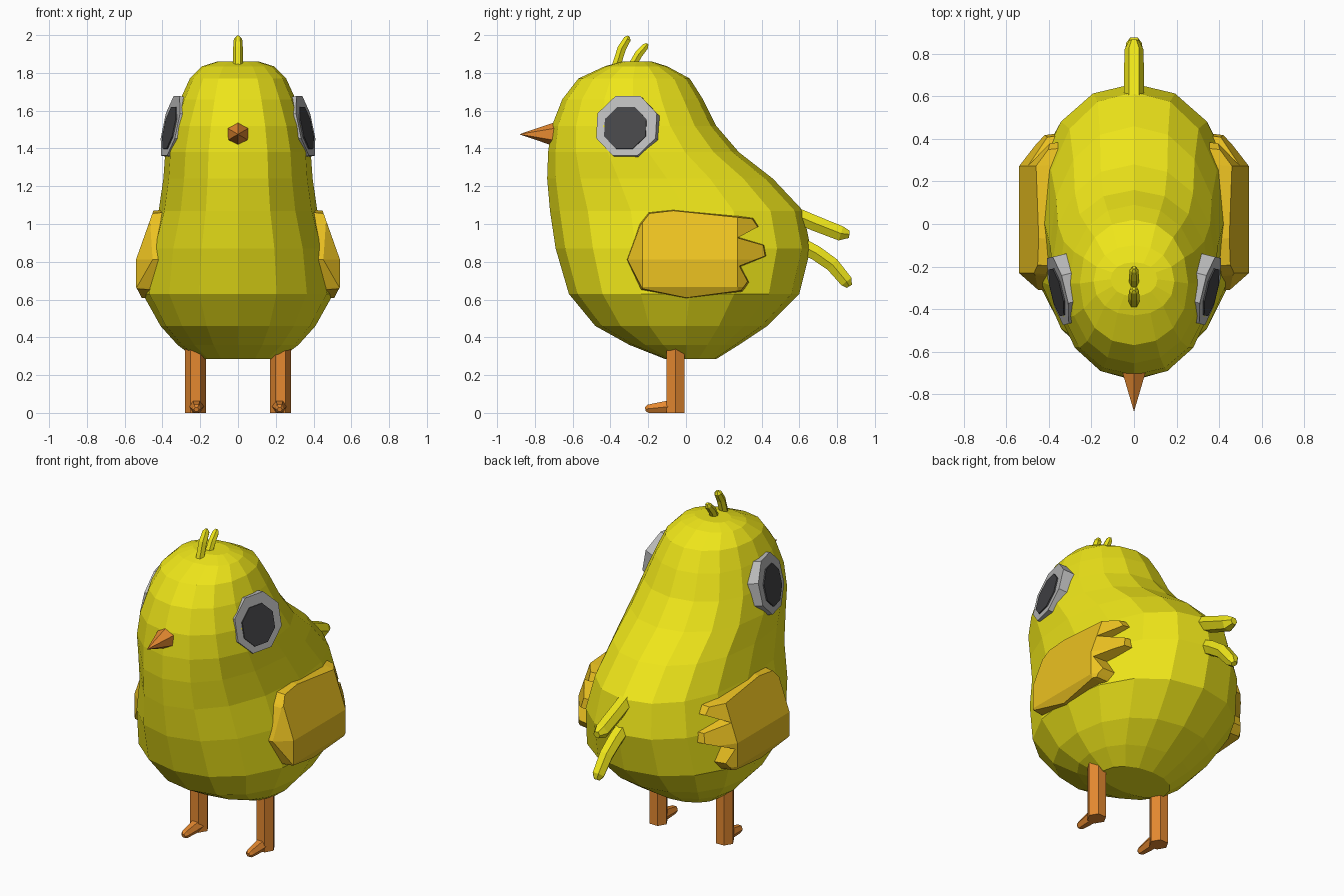
import bpy, bmesh, math
from mathutils import Vector

if "Cube" in bpy.data.objects:
    bpy.data.objects.remove(bpy.data.objects["Cube"])

def material(name, rgb):
    m = bpy.data.materials.new(name)
    m.diffuse_color = (*rgb, 1)
    m.use_nodes = True
    m.node_tree.nodes["Principled BSDF"].inputs["Base Color"].default_value = m.diffuse_color
    return m

YELLOW = material("yellow", (0.86, 0.79, 0.01))
GOLD = material("gold", (0.84, 0.54, 0.015))
ORANGE = material("orange", (0.78, 0.25, 0.03))
GREY = material("grey", (0.5, 0.5, 0.5))
DARK = material("dark", (0.06, 0.06, 0.065))

def finish(name, bm, mat):
    bmesh.ops.recalc_face_normals(bm, faces=bm.faces)
    me = bpy.data.meshes.new(name)
    bm.to_mesh(me)
    bm.free()
    me.materials.append(mat)
    ob = bpy.data.objects.new(name, me)
    bpy.context.collection.objects.link(ob)
    return ob

def loft(name, rings, mat):
    """Skin a list of equally sized point rings and cap both ends."""
    bm = bmesh.new()
    loops = [[bm.verts.new(p) for p in r] for r in rings]
    n = len(loops[0])
    for a, b in zip(loops, loops[1:]):
        for i in range(n):
            j = (i + 1) % n
            bm.faces.new((a[i], a[j], b[j], b[i]))
    bm.faces.new(loops[0])
    bm.faces.new(loops[-1])
    return finish(name, bm, mat)

def tube(name, path, mat, x=0.0, sides=6, turn=0.0):
    """Tapered tube through (y, z, radius) points in a plane of constant x."""
    pts = [Vector((x, y, z)) for y, z, r in path]
    rings = []
    for i, p in enumerate(pts):
        d = (pts[min(i + 1, len(pts) - 1)] - pts[max(i - 1, 0)]).normalized()
        u, v = Vector((1, 0, 0)), d.cross(Vector((1, 0, 0)))
        r = path[i][2]
        angles = [turn + 2 * math.pi * k / sides for k in range(sides)]
        rings.append([p + r * (u * math.cos(a) + v * math.sin(a)) for a in angles])
    return loft(name, rings, mat)

# Body: egg-shaped sections (z, front y, back y, half width, y of widest point)
sections = [
    (0.285, -0.11, 0.16, 0.22, 0.0), (0.36, -0.30, 0.28, 0.32, 0.0),
    (0.46, -0.48, 0.43, 0.41, 0.0), (0.63, -0.62, 0.60, 0.505, 0.02),
    (0.87, -0.69, 0.66, 0.475, 0.02), (1.07, -0.72, 0.62, 0.42, 0.0),
    (1.24, -0.735, 0.46, 0.395, -0.1), (1.38, -0.73, 0.28, 0.385, -0.2),
    (1.52, -0.71, 0.16, 0.355, -0.25), (1.66, -0.655, 0.09, 0.305, -0.28),
    (1.77, -0.57, 0.02, 0.255, -0.28), (1.835, -0.43, -0.10, 0.19, -0.27),
    (1.86, -0.34, -0.18, 0.11, -0.26)]
rings = []
for z, yf, yb, w, ym in sections:
    ring = []
    for k in range(16):
        a = 2 * math.pi * k / 16
        s, c = math.sin(a), math.cos(a)
        px = math.copysign(abs(s) ** 0.94, s) * w
        py = math.copysign(abs(c) ** 0.94, c)
        ring.append((px, ym + py * ((yb - ym) if c > 0 else (ym - yf)), z))
    rings.append(ring)
loft("body", rings, YELLOW)

# Beak, crest and tail feathers
tube("beak", [(-0.66, 1.475, 0.064), (-0.70, 1.475, 0.062), (-0.88, 1.475, 0.001)],
     ORANGE, turn=math.pi / 6)
tube("crest_front", [(-0.375, 1.82, 0.026), (-0.34, 1.93, 0.026),
                     (-0.31, 1.98, 0.022), (-0.305, 1.995, 0.008)], YELLOW)
tube("crest_back", [(-0.29, 1.83, 0.024), (-0.25, 1.90, 0.024),
                    (-0.215, 1.94, 0.02), (-0.205, 1.955, 0.008)], YELLOW)
tube("tail_upper", [(0.55, 1.06, 0.047), (0.68, 1.005, 0.047),
                    (0.82, 0.95, 0.045), (0.865, 0.945, 0.022)], YELLOW)
tube("tail_lower", [(0.57, 0.91, 0.045), (0.69, 0.845, 0.045), (0.775, 0.785, 0.043),
                    (0.85, 0.695, 0.038), (0.865, 0.67, 0.018)], YELLOW)

# Wing outline in (y, z) with three feather tips
wing = [(-0.32, 0.81), (-0.25, 1.0), (-0.2, 1.065), (-0.07, 1.08), (0.36, 1.035),
        (0.39, 0.99), (0.28, 0.93), (0.42, 0.89), (0.43, 0.83), (0.29, 0.775),
        (0.335, 0.69), (0.30, 0.64), (0.0, 0.60), (-0.24, 0.65)]

def wing_x(y, z):
    x = 0.54 - 0.34 * max(0, z - 0.81) - 0.5 * max(0, 0.66 - z)
    return x - 1.1 * max(0, -0.24 - y) - 0.75 * max(0, y - 0.28)

def make_wing(name, side):
    bm = bmesh.new()
    bm.faces.new([bm.verts.new((0, y, z)) for y, z in wing])
    # crease lines let the flat outline fold around the body
    for co, no in (((0, 0, 0.81), (0, 0, 1)), ((0, 0, 0.66), (0, 0, 1)),
                   ((0, -0.24, 0), (0, 1, 0)), ((0, 0.28, 0), (0, 1, 0))):
        bmesh.ops.bisect_plane(bm, geom=bm.verts[:] + bm.edges[:] + bm.faces[:],
                               plane_co=co, plane_no=no)
    inner = bm.verts[:]
    res = bmesh.ops.extrude_face_region(bm, geom=bm.faces[:], use_keep_orig=True)
    outer = [g for g in res["geom"] if isinstance(g, bmesh.types.BMVert)]
    for group, depth in ((inner, 0.10), (outer, 0.0)):
        for v in group:
            v.co.x = side * (wing_x(v.co.y, v.co.z) - depth)
            if depth == 0:  # narrow the outer face for a bevelled rim
                v.co.y = 0.04 + (v.co.y - 0.04) * 0.97
                v.co.z = 0.84 + (v.co.z - 0.84) * 0.96
    finish(name, bm, GOLD)

def make_disc(name, side, centre, radius, mat):
    normal = Vector((side, -0.24, 0.22)).normalized()
    rot = normal.to_track_quat('Z', 'Y')
    c = Vector((side * centre[0], centre[1], centre[2]))
    rings = []
    for d in (-0.07, 0.0):
        rings.append([c + rot @ Vector((radius * math.cos(a), radius * math.sin(a), d))
                      for a in [math.pi / 8 + math.pi * k / 4 for k in range(8)]])
    loft(name, rings, mat)

# Paired parts
for label, s in (("right", 1), ("left", -1)):
    make_wing(label + "_wing", s)
    make_disc(label + "_eye", s, (0.358, -0.315, 1.52), 0.175, GREY)
    make_disc(label + "_pupil", s, (0.366, -0.322, 1.51), 0.122, DARK)
    tube(label + "_leg", [(-0.055, 0.0, 0.055), (-0.055, 0.40, 0.055)], ORANGE, x=s * 0.225)
    tube(label + "_toe", [(-0.06, 0.036, 0.041), (-0.15, 0.027, 0.031),
                          (-0.20, 0.022, 0.025), (-0.215, 0.018, 0.013)],
         ORANGE, x=s * 0.22)
